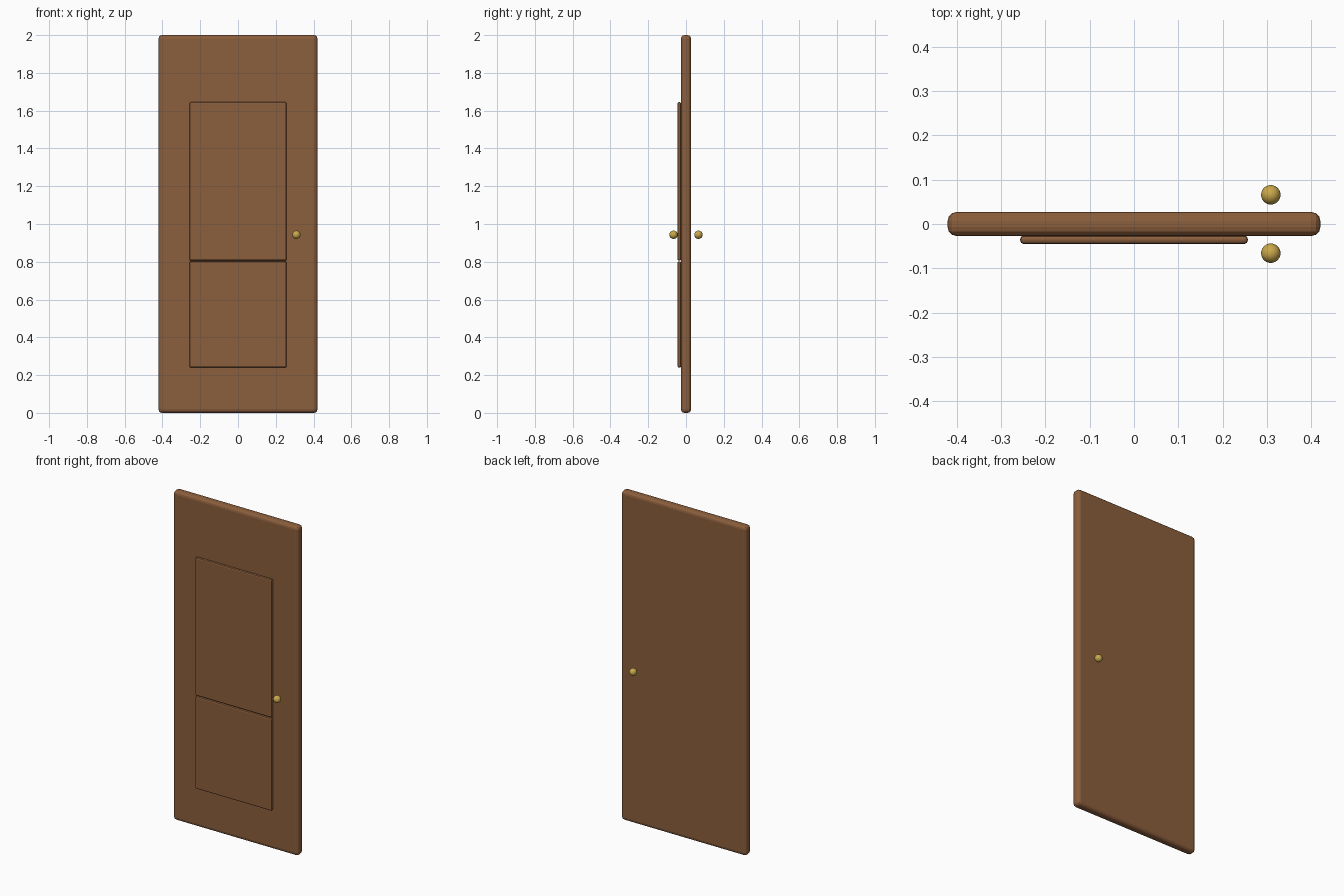
import bpy

cube = bpy.data.objects.get("Cube")
if cube:
    bpy.data.objects.remove(cube, do_unlink=True)


def make_material(name, color):
    mat = bpy.data.materials.new(name)
    mat.use_nodes = True
    mat.diffuse_color = color
    mat.node_tree.nodes["Principled BSDF"].inputs["Base Color"].default_value = color
    return mat


wood = make_material("brown_wood", (0.258, 0.112, 0.045, 1))
brass = make_material("brass", (0.584, 0.392, 0.072, 1))


def rounded_board(name, width, y_range, z_range, bevel, segments):
    """Board centred on x, with rounded edges."""
    (y0, y1), (z0, z1) = y_range, z_range
    bpy.ops.mesh.primitive_cube_add(size=1, location=(0, (y0 + y1) / 2, (z0 + z1) / 2))
    obj = bpy.context.object
    obj.name = name
    obj.scale = (width, y1 - y0, z1 - z0)
    bpy.ops.object.transform_apply(location=False, rotation=False, scale=True)
    mod = obj.modifiers.new("rounded_edges", "BEVEL")
    mod.width = bevel
    mod.segments = segments
    obj.data.materials.append(wood)
    return obj


# Door slab
rounded_board("door_slab", 0.842, (-0.027, 0.027), (0, 2), 0.02, 3)

# Raised panels on the front
for name, z_range in (("upper_panel", (0.806, 1.645)), ("lower_panel", (0.24, 0.802))):
    rounded_board(name, 0.514, (-0.045, -0.026), z_range, 0.0075, 2)

# Round knobs on both sides
for name, side in (("front_knob", -1), ("back_knob", 1)):
    bpy.ops.mesh.primitive_uv_sphere_add(
        segments=24, ring_count=16, radius=0.022, location=(0.309, side * 0.066, 0.943))
    knob = bpy.context.object
    knob.name = name
    knob.data.materials.append(brass)
    bpy.ops.object.shade_smooth()
